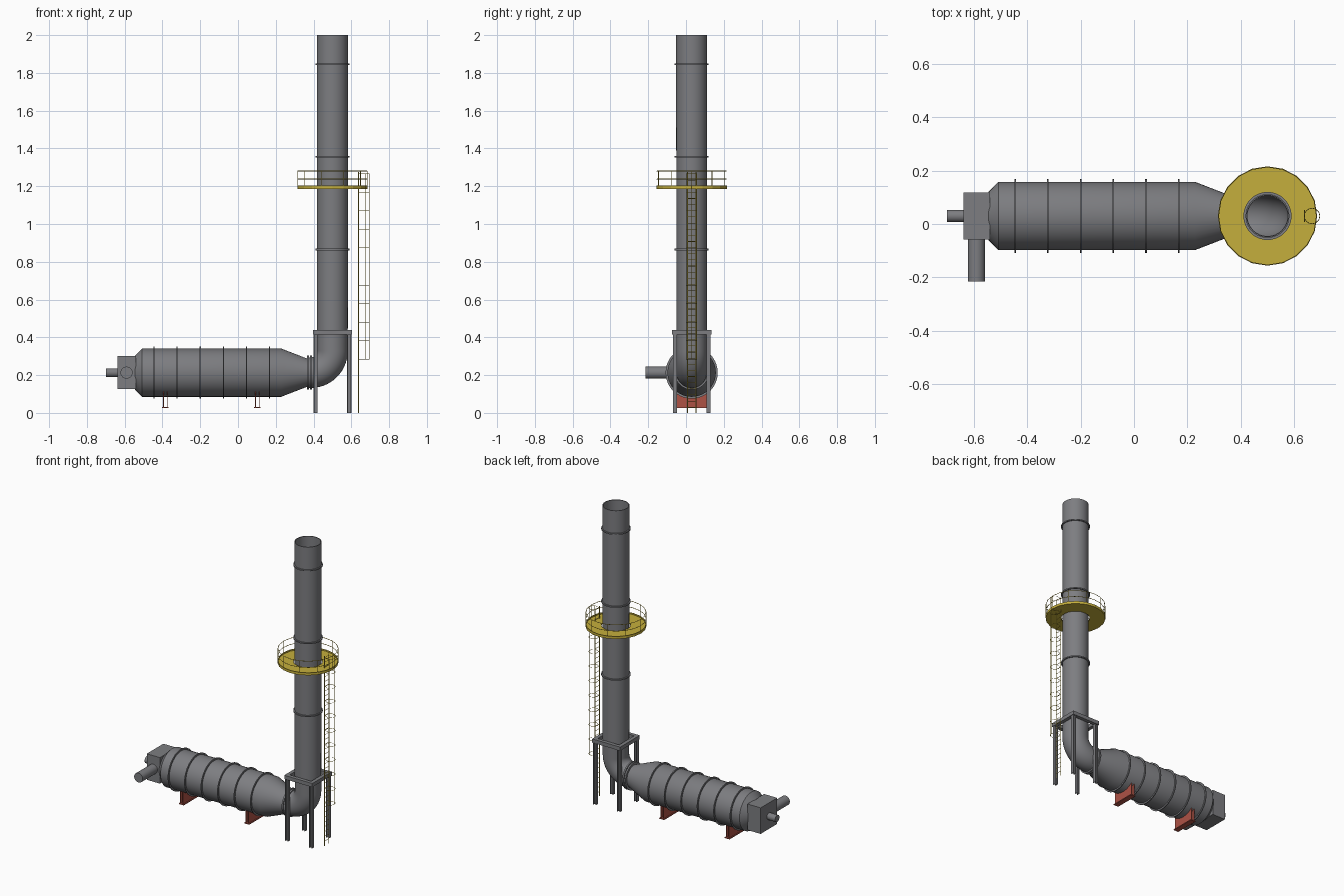
import bpy, bmesh, math
from mathutils import Matrix, Vector

if "Cube" in bpy.data.objects:
    bpy.data.objects.remove(bpy.data.objects["Cube"])

CY = 0.03          # shared centre line in y
CZ = 0.213         # drum axis height
SX = 0.50          # stack axis in x


def material(name, rgb):
    m = bpy.data.materials.new(name)
    m.diffuse_color = (*rgb, 1)
    m.use_nodes = True
    m.node_tree.nodes["Principled BSDF"].inputs["Base Color"].default_value = m.diffuse_color
    return m


GREY = material("steel grey", (0.205, 0.207, 0.220))
YELLOW = material("safety yellow", (0.56, 0.43, 0.045))
RED = material("primer red", (0.42, 0.085, 0.06))


def finish(name, bm, mat, smooth=False):
    bmesh.ops.recalc_face_normals(bm, faces=bm.faces)
    me = bpy.data.meshes.new(name)
    bm.to_mesh(me)
    bm.free()
    me.materials.append(mat)
    ob = bpy.data.objects.new(name, me)
    bpy.context.collection.objects.link(ob)
    if smooth:
        bpy.ops.object.select_all(action='DESELECT')
        ob.select_set(True)
        bpy.context.view_layer.objects.active = ob
        bpy.ops.object.shade_smooth_by_angle(angle=math.radians(30))
    return ob


def lathe(name, profile, origin, axis, mat=GREY, sides=40, closed=False, smooth=True):
    """Revolve (radius, distance) points about an axis through origin."""
    bm = bmesh.new()
    rot = Vector((0, 0, 1)).rotation_difference(Vector(axis)).to_matrix().to_4x4()
    mtx = Matrix.Translation(origin) @ rot
    rings = []
    for r, h in profile:
        if r == 0:
            rings.append([bm.verts.new(mtx @ Vector((0, 0, h)))] * sides)
        else:
            rings.append([bm.verts.new(mtx @ Vector((r * math.cos(a), r * math.sin(a), h)))
                          for a in (2 * math.pi * i / sides for i in range(sides))])
    if closed:
        rings.append(rings[0])
    for a, b in zip(rings, rings[1:]):
        for i in range(sides):
            j = (i + 1) % sides
            quad = list(dict.fromkeys((a[i], a[j], b[j], b[i])))
            bm.faces.new(quad)
    return finish(name, bm, mat, smooth)


def boxes(name, spans, mat):
    """One object from (x0, x1, y0, y1, z0, z1) spans."""
    bm = bmesh.new()
    for x0, x1, y0, y1, z0, z1 in spans:
        m = (Matrix.Translation(((x0 + x1) / 2, (y0 + y1) / 2, (z0 + z1) / 2))
             @ Matrix.Diagonal((x1 - x0, y1 - y0, z1 - z0, 1)))
        bmesh.ops.create_cube(bm, size=1, matrix=m)
    return finish(name, bm, mat)


def rods(name, paths, radius, mat, res=0):
    """Round bars along (points, cyclic) paths."""
    cu = bpy.data.curves.new(name, 'CURVE')
    cu.dimensions = '3D'
    cu.fill_mode = 'FULL'
    cu.bevel_depth = radius
    cu.bevel_resolution = res
    for pts, cyclic in paths:
        sp = cu.splines.new('POLY')
        sp.points.add(len(pts) - 1)
        for p, co in zip(sp.points, pts):
            p.co = (*co, 1)
        sp.use_cyclic_u = cyclic
    cu.materials.append(mat)
    ob = bpy.data.objects.new(name, cu)
    bpy.context.collection.objects.link(ob)
    return ob


def circle(cx, cy, z, r, n):
    return [(cx + r * math.cos(2 * math.pi * i / n), cy + r * math.sin(2 * math.pi * i / n), z)
            for i in range(n)]


# Horizontal drum with tapered ends
lathe("drum", [(0, -0.545), (0.09, -0.545), (0.128, -0.508), (0.128, 0.228),
               (0.075, 0.365), (0.075, 0.40)], (0, CY, CZ), (1, 0, 0))
for i in range(6):
    x = -0.445 + i * 0.1225
    lathe("drum_ring", [(0.12, x - .003), (0.138, x - .003), (0.138, x + .003), (0.12, x + .003)],
          (0, CY, CZ), (1, 0, 0), closed=True)
for x in (0.371, 0.386):
    lathe("outlet_flange", [(0.06, x - .005), (0.09, x - .005), (0.09, x + .005), (0.06, x + .005)],
          (0, CY, CZ), (1, 0, 0), closed=True)

# Burner box with end stub and side inlet pipe
boxes("burner_box", [(-0.638, -0.54, -0.058, 0.118, 0.127, 0.302)], GREY)
lathe("end_stub", [(0, 0), (0.023, 0), (0.023, 0.07), (0, 0.07)], (-0.70, CY, CZ), (1, 0, 0), sides=24)
lathe("inlet_pipe", [(0, 0), (0.032, 0), (0.032, 0.165), (0, 0.165)], (-0.59, -0.215, CZ), (0, 1, 0), sides=24)

# Elbow from drum outlet up into the stack
R = 0.115
bend = [(SX - R + R * math.sin(a), CY, CZ + R - R * math.cos(a))
        for a in (math.pi / 2 * i / 14 for i in range(15))]
rods("elbow", [([(0.375, CY, CZ)] + bend + [(SX, CY, 0.43)], False)], 0.081, GREY, res=16)

# Open chimney stack and its joint rings
lathe("stack", [(0.081, 0.40), (0.082, 2.0), (0.077, 2.0), (0.077, 0.40)], (SX, CY, 0), (0, 0, 1))
for z in (0.865, 1.355, 1.845):
    lathe("stack_ring", [(0.075, z - .004), (0.09, z - .004), (0.09, z + .004), (0.075, z + .004)],
          (SX, CY, 0), (0, 0, 1), closed=True)

# Support frame: top beams and four H-section legs
o, w = 0.104, 0.024
boxes("frame_top", [(SX - o, SX + o, CY - o, CY - o + w, 0.415, 0.44),
                    (SX - o, SX + o, CY + o - w, CY + o, 0.415, 0.44),
                    (SX - o, SX - o + w, CY - o + w, CY + o - w, 0.415, 0.44),
                    (SX + o - w, SX + o, CY - o + w, CY + o - w, 0.415, 0.44)], GREY)
legs = []
for sx in (-1, 1):
    for sy in (-1, 1):
        x, y, h, t = SX + sx * 0.089, CY + sy * 0.089, 0.011, 0.004
        legs += [(x - h, x - h + t, y - h, y + h, 0, 0.415),
                 (x + h - t, x + h, y - h, y + h, 0, 0.415),
                 (x - h + t, x + h - t, y - t / 2, y + t / 2, 0, 0.415)]
boxes("frame_legs", legs, GREY)

# Saddles: twin webs cut to the drum curve, on a base plate
for sx in (-0.385, 0.102):
    bm = bmesh.new()
    half, n = 0.08, 12
    ys = [-half + 2 * half * i / n for i in range(n + 1)]
    outline = [(-half, 0.03), (half, 0.03)] + \
              [(y, CZ - math.sqrt(0.126 ** 2 - y * y)) for y in reversed(ys)]
    for dx in (-0.012, 0.008):
        f = bm.faces.new([bm.verts.new((sx + dx, CY + y, z)) for y, z in outline])
        ext = bmesh.ops.extrude_face_region(bm, geom=[f])
        bmesh.ops.translate(bm, vec=(0.004, 0, 0),
                            verts=[v for v in ext["geom"] if isinstance(v, bmesh.types.BMVert)])
    finish("saddle_web", bm, RED)
    boxes("saddle_base", [(sx - 0.018, sx + 0.018, CY - 0.083, CY + 0.083, 0.025, 0.031)], RED)

# Round service platform with toe board
N, PR = 20, 0.186
lathe("platform", [(0.089, 1.186), (PR, 1.186), (PR, 1.203), (PR - .004, 1.203),
                   (PR - .004, 1.194), (0.089, 1.194)],
      (SX, CY, 0), (0, 0, 1), YELLOW, N, closed=True, smooth=False)

# Handrail: two rails and posts
rail = [(circle(SX, CY, z, PR - .002, N), True) for z in (1.238, 1.28)]
rail += [([(x, y, 1.19), (x, y, 1.28)], False) for x, y, _ in circle(SX, CY, 0, PR - .002, N)[::2]]
rods("handrail", rail, 0.002, YELLOW)

# Ladder: stringers and rungs
LX = 0.638
rods("ladder_stringers", [([(LX, CY + s * 0.022, 0), (LX, CY + s * 0.022, 1.275)], False)
                          for s in (-1, 1)], 0.003, YELLOW)
rods("ladder_rungs", [([(LX, CY - 0.022, z), (LX, CY + 0.022, z)], False)
                      for z in (0.03 + 0.0325 * i for i in range(38))], 0.0016, YELLOW)

# Safety cage: hoops and upright straps
cage = [(circle(0.667, CY, 0.285 + 0.098 * i, 0.029, 16), True) for i in range(11)]
for deg in (-70, 0, 70):
    a = math.radians(deg)
    x, y = 0.667 + 0.029 * math.cos(a), CY + 0.029 * math.sin(a)
    cage.append(([(x, y, 0.285), (x, y, 1.265)], False))
rods("ladder_cage", cage, 0.0013, YELLOW)
